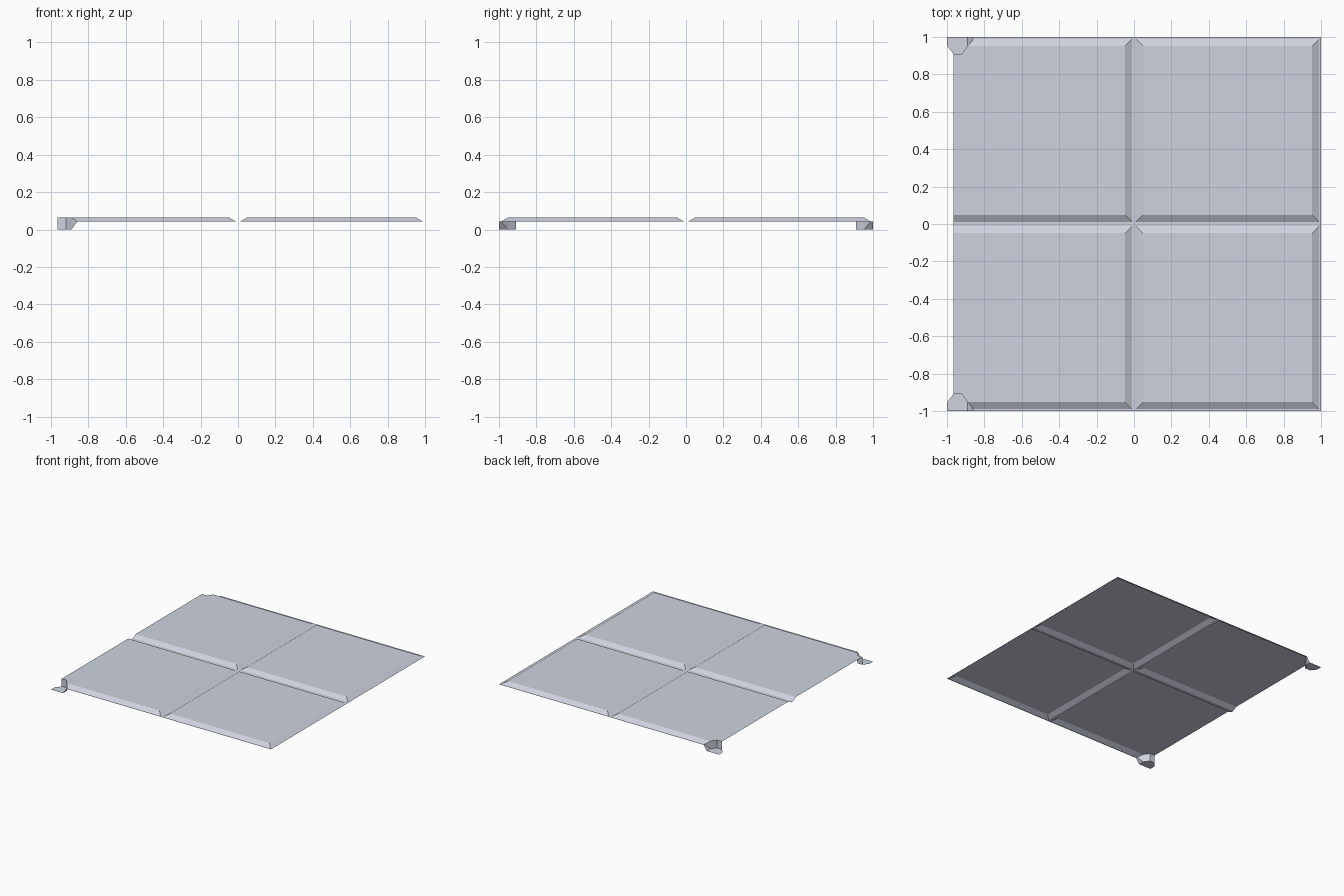
import bpy, bmesh
from mathutils import Vector

if "Cube" in bpy.data.objects:
    bpy.data.objects.remove(bpy.data.objects["Cube"])

# One flat colour
metal = bpy.data.materials.new("pale blue grey metal")
metal.diffuse_color = (0.62, 0.65, 0.74, 1)
metal.use_nodes = True
metal.node_tree.nodes["Principled BSDF"].inputs["Base Color"].default_value = metal.diffuse_color

TOP, SEAM = 0.064, 0.043       # heights of panel tops and seam floors
A, B = 0.012, 0.048            # inner bevel: foot, top
C, D = 0.952, 0.988            # outer bevel: top, foot
LEFT = -0.965                  # open left edge


def sheet(name, polys, toward=None):
    """Open surface facing up, or facing a given point."""
    bm = bmesh.new()
    for poly in polys:
        f = bm.faces.new([bm.verts.new(p) for p in poly])
        f.normal_update()
        aim = Vector((0, 0, 1))
        if toward and abs(f.normal.z) < 0.9:
            aim = Vector(toward) - f.calc_center_median()
        if f.normal.dot(aim) < 0:
            f.normal_flip()
    bmesh.ops.remove_doubles(bm, verts=bm.verts[:], dist=1e-5)
    me = bpy.data.meshes.new(name)
    bm.to_mesh(me)
    bm.free()
    me.materials.append(metal)
    bpy.context.collection.objects.link(bpy.data.objects.new(name, me))


def rect(x0, x1, y0, y1, z):
    return [(x0, y0, z), (x1, y0, z), (x1, y1, z), (x0, y1, z)]


for side, s in (("front", -1), ("back", 1)):
    # Right panel: mitred bevel on all four sides
    lo = rect(A, D, s * A, s * D, SEAM)
    hi = rect(B, C, s * B, s * C, TOP)
    sheet(side + "_right_panel", [hi] + [
        [lo[i], lo[(i + 1) % 4], hi[(i + 1) % 4], hi[i]] for i in range(4)])

    # Left panel: open left edge and a notched outer corner
    notch = [(-0.89, s * C), (-0.92, s * 0.91), (LEFT, s * 0.91)]
    top = [(x, y, TOP) for x, y in
           [(LEFT, s * B), (-B, s * B), (-B, s * C)] + notch]
    foot = [(LEFT, s * A, SEAM), (-A, s * A, SEAM),
            (-A, s * D, SEAM), (-0.86, s * D, SEAM)]
    sheet(side + "_left_panel", [top] + [
        [foot[i], foot[i + 1], top[i + 1], top[i]] for i in range(3)])

    # Sunken corner: floor and surrounding walls
    floor = [(-0.89, s, 0), (-1, s, 0), (-1, s * C, 0)]
    floor += [(x, y, 0) for x, y in reversed(notch)]
    walls = [[(*p, 0), (*q, 0), (*q, TOP), (*p, TOP)]
             for p, q in zip(notch, notch[1:])]
    walls += [[(-0.89, s, 0), (-0.89, s * C, 0), (-0.86, s * D, SEAM)],
              [(-0.89, s, 0), (-0.86, s * D, SEAM), (-0.86, s, SEAM)],
              [(-0.89, s * C, 0), (-0.89, s * C, TOP), (-0.86, s * D, SEAM)]]
    sheet(side + "_corner_recess", [floor] + walls, (-0.95, s * 0.98, 0.03))

    # Seam floors along the outer edge and between left and right panels
    sheet(side + "_edge_seam", [rect(-0.86, 1, s * D, s, SEAM)])
    sheet(side + "_middle_seam", [rect(-A, A, s * A, s * D, SEAM)])
    sheet(side + "_right_seam", [rect(D, 1, s * A, s * D, SEAM)])

# Seam floor between front and back panels
sheet("cross_seam", [rect(LEFT, 1, -A, A, SEAM)])
